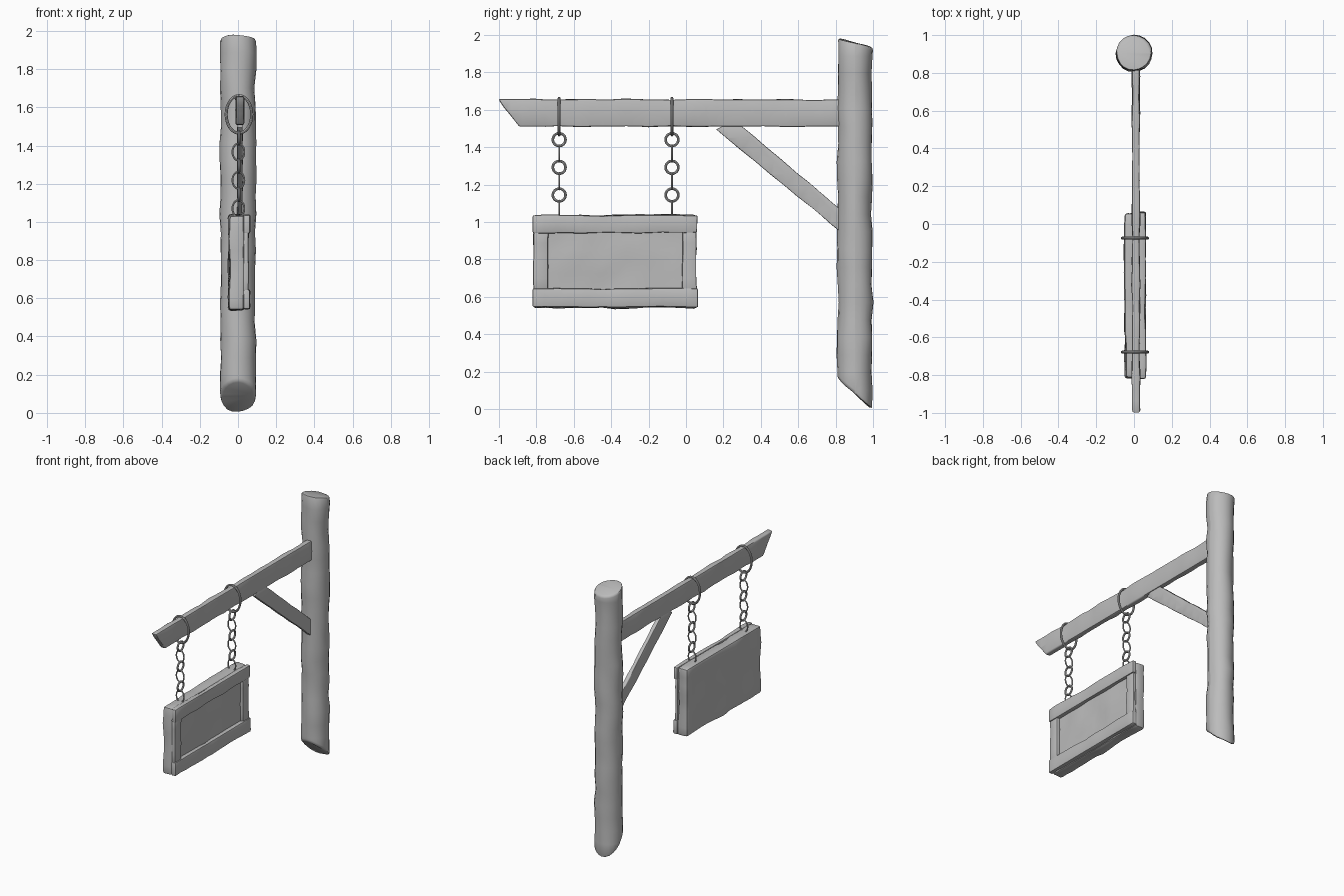
import bpy, bmesh, math
from mathutils import Vector, Matrix, noise

cube = bpy.data.objects.get("Cube")
if cube:
    bpy.data.objects.remove(cube, do_unlink=True)

grey = bpy.data.materials.new("plain grey")
grey.use_nodes = True
grey.diffuse_color = (0.5, 0.5, 0.5, 1)
bsdf = grey.node_tree.nodes["Principled BSDF"]
bsdf.inputs["Base Color"].default_value = (0.5, 0.5, 0.5, 1)
bsdf.inputs["Roughness"].default_value = 0.8


def finish(bm, name):
    bmesh.ops.recalc_face_normals(bm, faces=bm.faces[:])
    mesh = bpy.data.meshes.new(name)
    bm.to_mesh(mesh)
    bm.free()
    mesh.materials.append(grey)
    mesh.shade_smooth()
    mesh.set_sharp_from_angle(angle=math.radians(40))
    obj = bpy.data.objects.new(name, mesh)
    bpy.context.collection.objects.link(obj)
    return obj


def weather(bm, bevel, rough, step=0.06):
    """Round the sharp edges, slice the wood into a grid and make it uneven."""
    bmesh.ops.recalc_face_normals(bm, faces=bm.faces[:])
    sharp = [e for e in bm.edges if e.calc_face_angle(0) > 0.6]
    bmesh.ops.bevel(bm, geom=sharp, offset=bevel, segments=2, profile=0.5,
                    affect='EDGES', clamp_overlap=True)
    for axis in (1, 2):
        values = [v.co[axis] for v in bm.verts]
        low, high = min(values), max(values)
        count = int((high - low) / step)
        normal = Vector((0, axis == 1, axis == 2))
        for i in range(1, count):
            point = normal * (low + (high - low) * i / count)
            bmesh.ops.bisect_plane(bm, geom=bm.verts[:] + bm.edges[:] + bm.faces[:],
                                   plane_co=point, plane_no=normal)
    bm.normal_update()
    moves = [(v, v.normal * rough * noise.noise(v.co * 8)) for v in bm.verts]
    for v, move in moves:
        v.co += move


def plank(name, outline, x0, x1, bevel=0.008, rough=0.008):
    """Wooden piece with a side outline in (y, z), extruded from x0 to x1."""
    bm = bmesh.new()
    face = bm.faces.new([bm.verts.new((x0, y, z)) for y, z in outline])
    out = bmesh.ops.extrude_face_region(bm, geom=[face])
    new = [g for g in out["geom"] if isinstance(g, bmesh.types.BMVert)]
    bmesh.ops.translate(bm, verts=new, vec=(x1 - x0, 0, 0))
    weather(bm, bevel, rough)
    return finish(bm, name)


def board(name, y0, y1, z0, z1, x0, x1, **kw):
    return plank(name, [(y0, z0), (y1, z0), (y1, z1), (y0, z1)], x0, x1, **kw)


def ring(name, center, wide, tall, thick, turn=0, around=24, sides=8):
    """Oval metal ring standing upright in the xz plane, turned about z."""
    bm = bmesh.new()
    loops = []
    for i in range(around):
        a = math.tau * i / around
        loop = []
        for j in range(sides):
            b = math.tau * j / sides
            r = thick * math.cos(b)
            loop.append(bm.verts.new(((wide + r) * math.cos(a), thick * math.sin(b),
                                      (tall + r) * math.sin(a))))
        loops.append(loop)
    for i in range(around):
        p, q = loops[i], loops[(i + 1) % around]
        for j in range(sides):
            k = (j + 1) % sides
            bm.faces.new((p[j], p[k], q[k], q[j]))
    bm.transform(Matrix.Translation(center) @ Matrix.Rotation(turn, 4, 'Z'))
    return finish(bm, name)


# Round post with slanted ends
bm = bmesh.new()
bmesh.ops.create_cone(bm, cap_ends=True, segments=20, radius1=0.092, radius2=0.092, depth=2)
for v in bm.verts:
    slant = (0.092 - v.co.y) / 0.184
    v.co.z = 1.93 + 0.055 * slant if v.co.z > 0 else 0.17 * slant
    v.co.y += 0.903
weather(bm, 0.012, 0.012, 0.09)
finish(bm, "post")

# Beam with a pointed tip, and the diagonal brace below it
plank("beam", [(-1, 1.655), (-0.97, 1.61), (-0.89, 1.51), (0.84, 1.51), (0.84, 1.655)],
      -0.01, 0.03)
plank("brace", [(0.16, 1.495), (0.2, 1.515), (0.295, 1.515), (0.84, 1.055), (0.84, 0.935)],
      -0.004, 0.024, bevel=0.004, rough=0.004)

# Sign board with a raised frame on one side
board("sign_board", -0.815, 0.055, 0.54, 1.035, -0.047, 0.032, bevel=0.014, rough=0.012)
board("frame_top_rail", -0.82, 0.063, 0.94, 1.036, 0.028, 0.062)
board("frame_bottom_rail", -0.82, 0.063, 0.545, 0.645, 0.028, 0.062)
board("frame_front_stile", -0.816, -0.738, 0.635, 0.95, 0.028, 0.055)
board("frame_back_stile", -0.02, 0.058, 0.635, 0.95, 0.028, 0.055)

# Hanging rings around the beam, each with a chain of alternating links
for side, y in (("front", -0.678), ("back", -0.075)):
    ring(side + "_hanging_ring", (0.005, y, 1.563), 0.067, 0.098, 0.008, around=36)
    for i in range(3):
        z = 1.44 - 0.148 * i
        ring(f"{side}_side_link_{i}", (0.005, y, z), 0.034, 0.034, 0.007, turn=math.pi / 2)
        ring(f"{side}_cross_link_{i}", (0.002, y, z - 0.074), 0.031, 0.044, 0.005)
